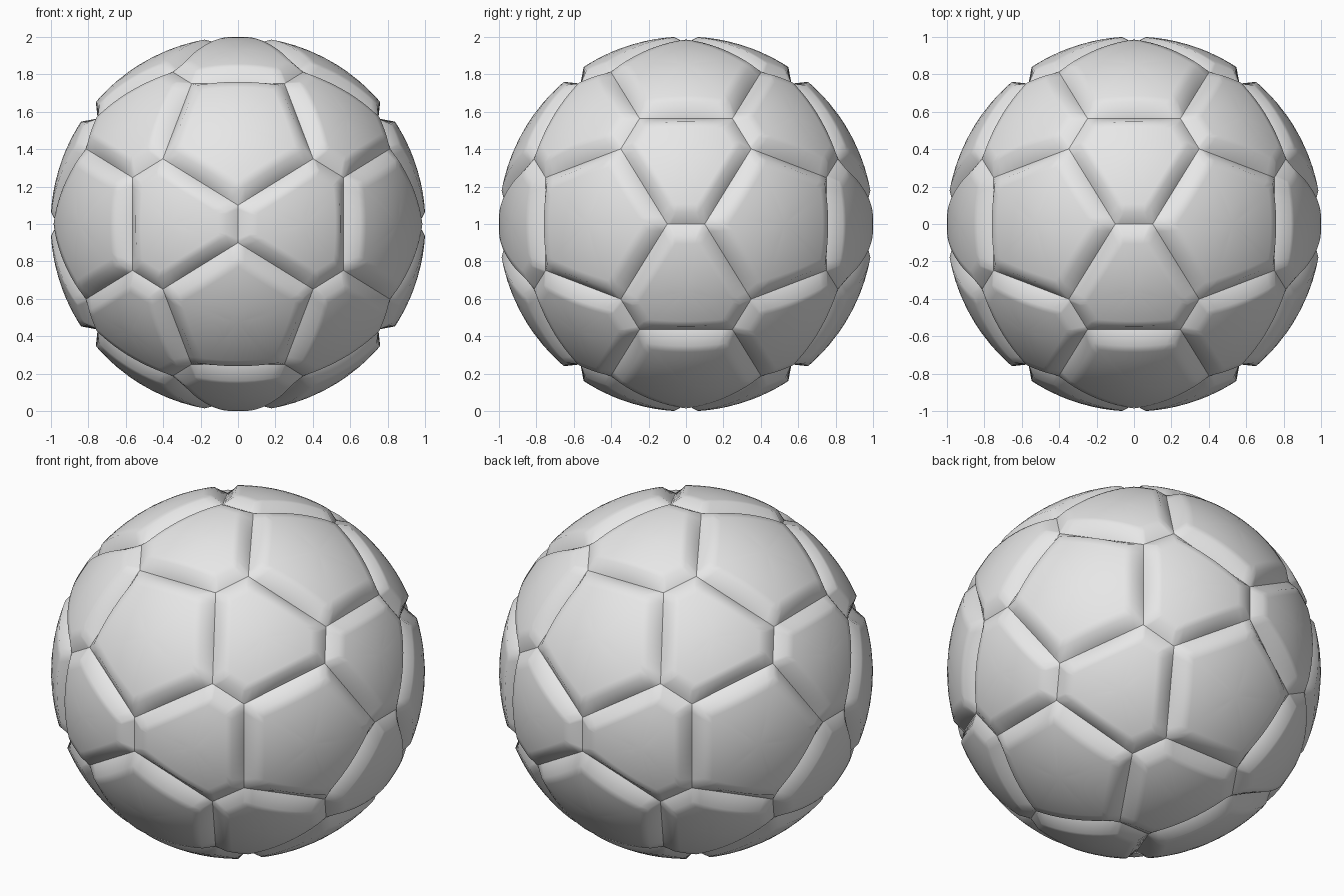
import bpy, bmesh
from mathutils import Vector

cube = bpy.data.objects.get("Cube")
if cube:
    bpy.data.objects.remove(cube, do_unlink=True)

SEAM_RADIUS = 0.971    # corners of the seams
SKIN_RADIUS = 1.002    # puffed panel skin
CUT = 0.416            # where each icosahedron edge is cut
INSET = 0.064          # width of the rounded panel border
STEPS = 10             # points along each panel side
CENTRE = Vector((0, 0, 1))

leather = bpy.data.materials.new("light grey leather")
leather.use_nodes = True
grey = (0.8, 0.8, 0.8, 1)
leather.diffuse_color = grey
leather.node_tree.nodes["Principled BSDF"].inputs["Base Color"].default_value = grey


def seam_cage():
    """Truncated icosahedron with large pentagons, as flat polygons."""
    phi = (1 + 5 ** 0.5) / 2
    tips = []
    for a in (-1, 1):
        for b in (-phi, phi):
            tips += [Vector((a, 0, b)), Vector((0, b, a)), Vector((b, a, 0))]
    cage = bmesh.new()
    for p in tips:
        for q in tips:
            if 1 < (p - q).length < 2.1:
                cage.verts.new(p.lerp(q, CUT).normalized() * SEAM_RADIUS)
    bmesh.ops.convex_hull(cage, input=cage.verts)
    bmesh.ops.dissolve_limit(cage, angle_limit=0.02, verts=cage.verts, edges=cage.edges)
    bmesh.ops.recalc_face_normals(cage, faces=cage.faces)
    return cage


def inset(corners):
    result = []
    for i, p in enumerate(corners):
        a = (corners[i - 1] - p).normalized()
        b = (corners[(i + 1) % len(corners)] - p).normalized()
        result.append(p + (a + b) * INSET / a.cross(b).length)
    return result


def outline(corners):
    return [p.lerp(corners[(i + 1) % len(corners)], k / STEPS)
            for i, p in enumerate(corners) for k in range(STEPS)]


def add_panel(bm, corners):
    """Straight seam, sloping border, then rings of skin on the sphere."""
    middle = sum(corners, Vector()) / len(corners)
    rim = outline(inset(corners))
    rings = [outline(corners)]
    for f in (1, 0.85, 0.65, 0.45, 0.22):
        rings.append([middle.lerp(p, f).normalized() * SKIN_RADIUS for p in rim])
    rings = [[bm.verts.new(p + CENTRE) for p in ring] for ring in rings]
    tip = bm.verts.new(middle.normalized() * SKIN_RADIUS + CENTRE)
    count = len(rim)
    for i in range(count):
        j = (i + 1) % count
        for outer, inner in zip(rings, rings[1:]):
            bm.faces.new((outer[i], outer[j], inner[j], inner[i]))
        bm.faces.new((rings[-1][i], rings[-1][j], tip))


# Panels, grouped by shape
cage = seam_cage()
for name, sides in (("pentagon_panels", 5), ("hexagon_panels", 6)):
    bm = bmesh.new()
    for face in cage.faces:
        if len(face.verts) == sides:
            add_panel(bm, [v.co.copy() for v in face.verts])
    for face in bm.faces:
        face.smooth = True
    mesh = bpy.data.meshes.new(name)
    bm.to_mesh(mesh)
    bm.free()
    mesh.materials.append(leather)
    bpy.context.collection.objects.link(bpy.data.objects.new(name, mesh))
cage.free()
